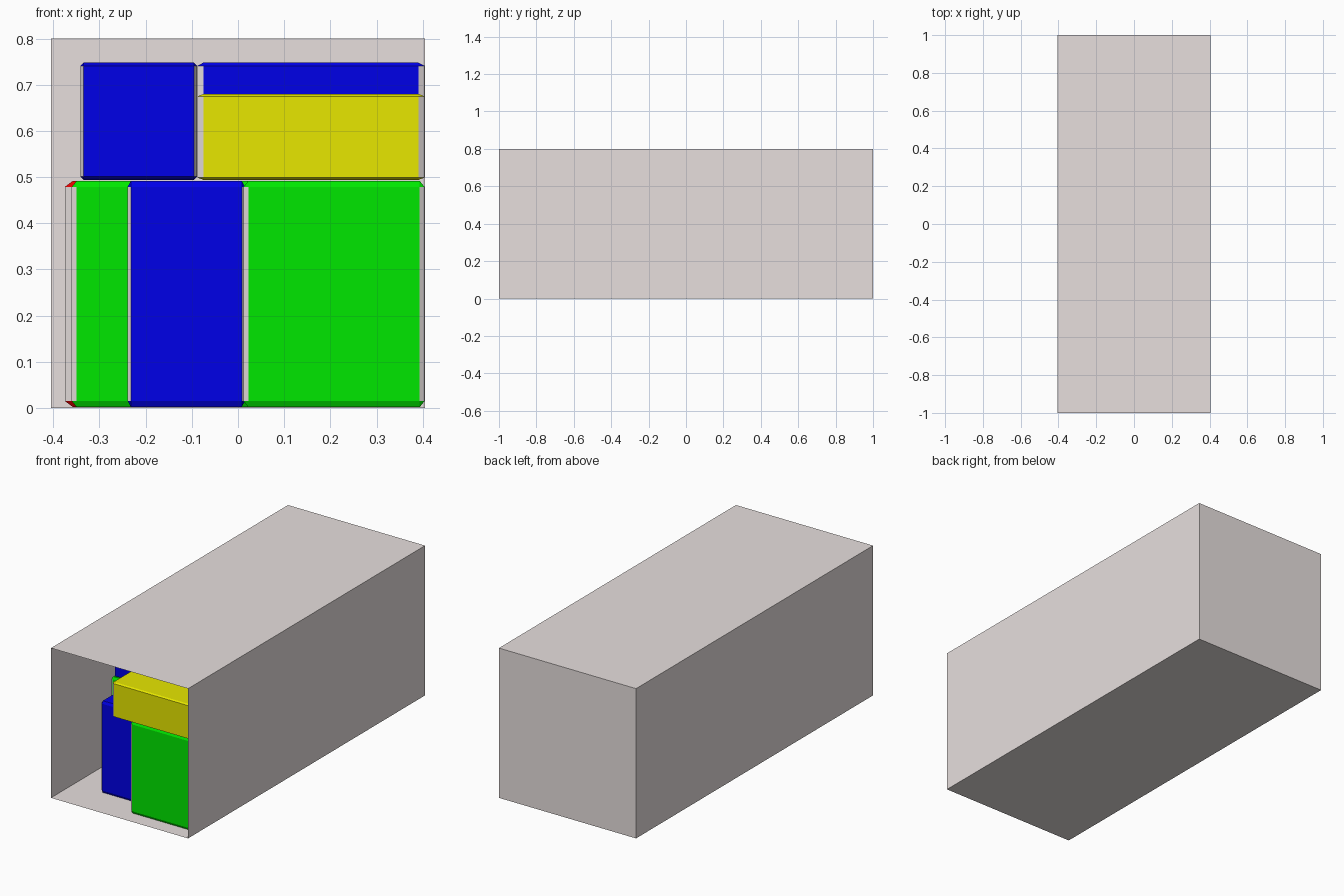
import bpy, bmesh

if "Cube" in bpy.data.objects:
    bpy.data.objects.remove(bpy.data.objects["Cube"])


def material(name, rgb):
    m = bpy.data.materials.new(name)
    m.diffuse_color = (*rgb, 1)
    m.use_nodes = True
    m.node_tree.nodes["Principled BSDF"].inputs["Base Color"].default_value = m.diffuse_color
    return m


SHELL = material("shell_grey", (0.80, 0.74, 0.73))
BLUE = material("blue", (0, 0, 0.8))
GREEN = material("green", (0, 0.8, 0))
YELLOW = material("yellow", (0.8, 0.8, 0))
RED = material("red", (0.8, 0, 0))


def finish(bm, name, lo, hi, mats):
    """Stretch a unit cube mesh to the lo..hi extents and link it."""
    for v in bm.verts:
        v.co = [(a + b) / 2 + c * (b - a) for a, b, c in zip(lo, hi, v.co)]
    me = bpy.data.meshes.new(name)
    bm.to_mesh(me)
    bm.free()
    for m in mats:
        me.materials.append(m)
    ob = bpy.data.objects.new(name, me)
    bpy.context.collection.objects.link(ob)
    return ob


def cargo(name, mat, x, y, z):
    """Chamfered box; upright chamfers are grey."""
    bm = bmesh.new()
    bmesh.ops.create_cube(bm, size=1)
    bmesh.ops.bevel(bm, geom=bm.edges[:], offset=0.027, segments=1,
                    affect='EDGES', profile=0.5)
    bm.normal_update()
    for f in bm.faces:
        n = f.normal
        if abs(n.z) < 0.1 and abs(n.x) > 0.3 and abs(n.y) > 0.3:
            f.material_index = 1
    return finish(bm, name, *zip(x, y, z), (mat, SHELL))


# Thin container shell, open at the front
bm = bmesh.new()
bmesh.ops.create_cube(bm, size=1)
bm.normal_update()
bmesh.ops.delete(bm, geom=[f for f in bm.faces if f.normal.y < -0.5],
                 context='FACES_ONLY')
finish(bm, "container_shell", (-0.405, -1, 0), (0.405, 1, 0.8), (SHELL,))

# Lower layer of boxes, front to back
LOW = (0.002, 0.492)
cargo("front_green_box", GREEN, (0.012, 0.404), (-0.927, -0.67), LOW)
cargo("front_blue_box", BLUE, (-0.239, 0.015), (-0.816, -0.565), LOW)
cargo("rear_green_box", GREEN, (-0.360, 0.032), (-0.56, -0.305), LOW)
for i, y0 in enumerate((-0.30, 0.10, 0.50)):
    cargo(f"red_box_{i + 1}", RED, (-0.375, 0.275), (y0, y0 + 0.39), LOW)

# Upper layer of boxes
cargo("top_yellow_box", YELLOW, (-0.088, 0.404), (-0.94, -0.61), (0.494, 0.68))
cargo("top_right_blue_box", BLUE, (-0.088, 0.404), (-0.60, -0.35), (0.494, 0.748))
cargo("top_left_blue_box", BLUE, (-0.341, -0.089), (-0.56, -0.07), (0.494, 0.748))
